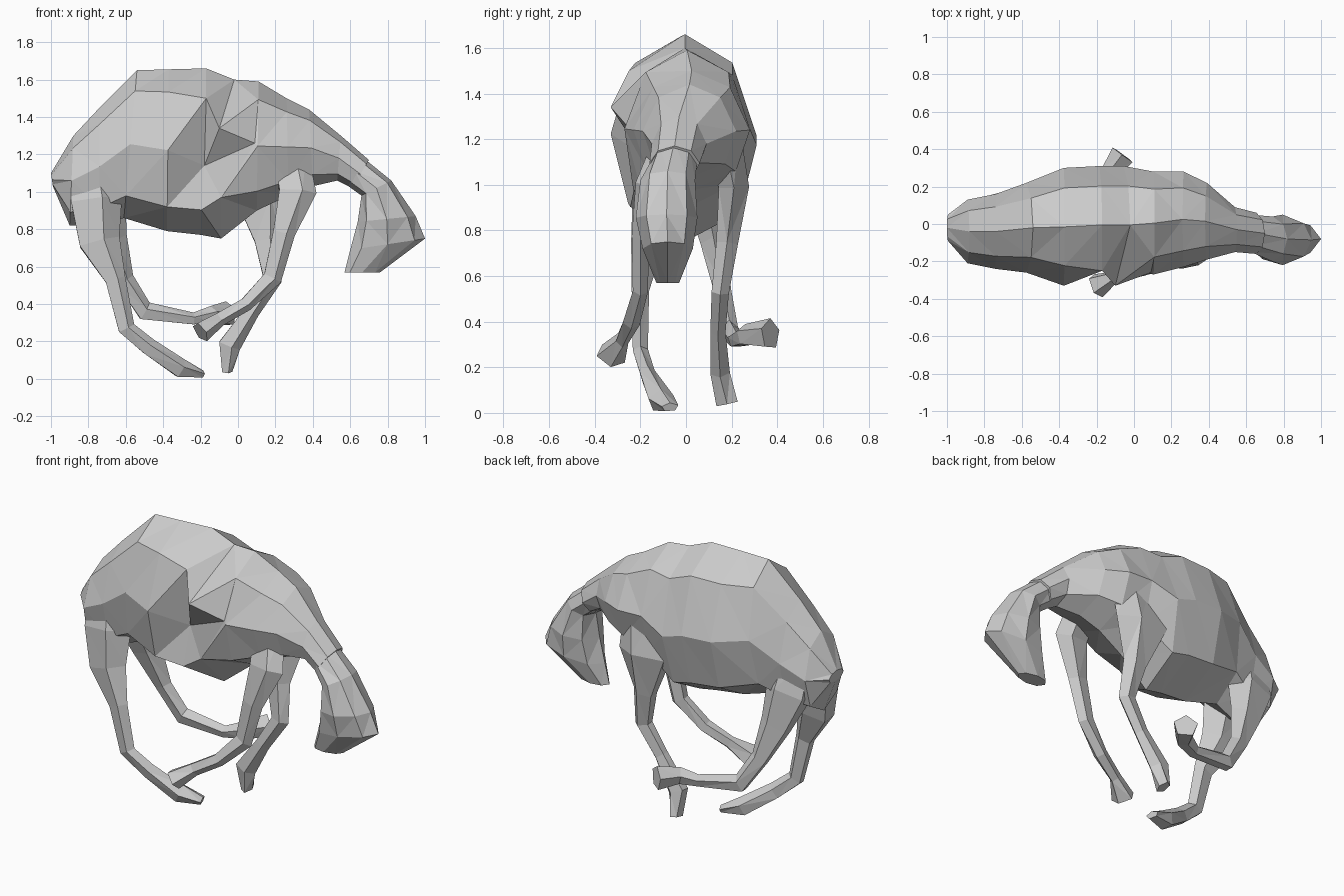
import bpy, bmesh, math
from mathutils import Vector


def skin(name, rings, tweaks=None):
    """Join rings of points into one closed, triangulated, flat-shaded object."""
    bm = bmesh.new()
    loops = [[bm.verts.new(p) for p in r] for r in rings]
    for (k, i), co in (tweaks or {}).items():
        loops[k][i].co = co
    n = len(loops[0])
    for a, b in zip(loops, loops[1:]):
        for i in range(n):
            j = (i + 1) % n
            bm.faces.new((a[i], a[j], b[j], b[i]))
    bm.faces.new(loops[0][::-1])
    bm.faces.new(loops[-1])
    bmesh.ops.triangulate(bm, faces=bm.faces[:])
    bmesh.ops.recalc_face_normals(bm, faces=bm.faces[:])
    me = bpy.data.meshes.new(name)
    bm.to_mesh(me)
    bm.free()
    ob = bpy.data.objects.new(name, me)
    bpy.context.collection.objects.link(ob)
    return ob


def section(xt, zt, xb, zb, y0, y1, up=0.66, low=0.76):
    """Slice from a top point to a bottom point, spanning y0..y1.
    up / low: relative width of the upper and lower shoulders."""
    top, bot = Vector((xt, 0, zt)), Vector((xb, 0, zb))
    c, u = (top + bot) / 2, (top - bot) / 2
    ym, w = (y0 + y1) / 2, (y1 - y0) / 2
    shape = [(1, 0), (0.72, up), (0, 1), (-0.7, low),
             (-1, 0), (-0.7, -low), (0, -1), (0.72, -up)]
    pts = []
    for a, b in shape:
        p = c + u * a
        p.y = ym + w * b
        pts.append(p)
    return pts


def limb(name, joints, n=5):
    """Tube through joints (x, y, z, fore-aft radius, sideways radius)."""
    pts = [Vector(j[:3]) for j in joints]
    rings = []
    for k, j in enumerate(joints):
        t = (pts[min(k + 1, len(pts) - 1)] - pts[max(k - 1, 0)]).normalized()
        s = Vector((0, 1, 0))
        s = (s - t * s.dot(t)).normalized()
        f = t.cross(s)
        rings.append([pts[k] + f * j[3] * math.cos(math.tau * i / n)
                      + s * j[4] * math.sin(math.tau * i / n) for i in range(n)])
    return skin(name, rings)


# torso and neck, from rump to the nape, with a hollow in the near flank
torso = [
    (-1.00, 1.10, -0.99, 1.03, -0.09, 0.05),
    (-0.88, 1.30, -0.90, 0.82, -0.21, 0.13),
    (-0.74, 1.45, -0.74, 0.82, -0.24, 0.16),
    (-0.54, 1.65, -0.61, 0.86, -0.26, 0.22),
    (-0.37, 1.655, -0.38, 0.79, -0.33, 0.30),
    (-0.17, 1.66, -0.20, 0.77, -0.32, 0.31),
    (-0.02, 1.60, -0.09, 0.75, -0.32, 0.31),
    (0.11, 1.59, 0.10, 0.90, -0.27, 0.28),
    (0.26, 1.50, 0.27, 0.98, -0.23, 0.28),
    (0.38, 1.44, 0.40, 1.03, -0.19, 0.22),
    (0.55, 1.30, 0.53, 1.06, -0.15, 0.09),
    (0.70, 1.17, 0.61, 1.02, -0.16, 0.06),
]
hollow = {(5, 6): (-0.18, -0.20, 1.14), (5, 7): (-0.17, -0.25, 1.50),
          (6, 7): (-0.10, -0.33, 1.34), (6, 6): (0.09, -0.26, 1.26),
          (6, 5): (-0.09, -0.23, 0.97)}
skin("torso", [section(*s) for s in torso], hollow)

# hanging head with a flat forehead
head = [
    (0.66, 1.19, 0.59, 1.03, -0.15, 0.05),
    (0.82, 1.06, 0.66, 0.98, -0.20, 0.04),
    (0.95, 0.87, 0.64, 0.84, -0.22, 0.05),
    (1.00, 0.75, 0.60, 0.69, -0.19, 0.03),
    (0.76, 0.57, 0.57, 0.57, -0.13, -0.03),
]
skin("head", [section(*s) for s in head])

# four limp legs, each in its own pose
limb("near_hind_leg", [
    (-0.80, -0.08, 1.20, 0.12, 0.08), (-0.77, -0.14, 0.95, 0.15, 0.10),
    (-0.75, -0.17, 0.73, 0.12, 0.075), (-0.66, -0.20, 0.53, 0.06, 0.04),
    (-0.60, -0.20, 0.27, 0.05, 0.035), (-0.48, -0.17, 0.17, 0.05, 0.035),
    (-0.31, -0.11, 0.055, 0.055, 0.06), (-0.19, -0.07, 0.025, 0.02, 0.04)])
limb("far_hind_leg", [
    (-0.78, 0.03, 1.20, 0.13, 0.06), (-0.75, 0.08, 0.95, 0.15, 0.09),
    (-0.69, 0.12, 0.74, 0.10, 0.06), (-0.61, 0.16, 0.53, 0.055, 0.04),
    (-0.50, 0.19, 0.36, 0.055, 0.04), (-0.24, 0.22, 0.32, 0.035, 0.04),
    (-0.14, 0.26, 0.34, 0.05, 0.05), (-0.06, 0.37, 0.345, 0.07, 0.07)])
limb("near_foreleg", [
    (0.27, -0.08, 1.22, 0.10, 0.05), (0.31, -0.17, 1.00, 0.11, 0.055),
    (0.24, -0.20, 0.78, 0.065, 0.04), (0.18, -0.20, 0.54, 0.055, 0.035),
    (0.04, -0.24, 0.40, 0.04, 0.04), (-0.10, -0.28, 0.32, 0.04, 0.03),
    (-0.20, -0.33, 0.25, 0.06, 0.07)])
limb("far_foreleg", [
    (0.16, 0.16, 1.25, 0.14, 0.08), (0.12, 0.21, 0.99, 0.18, 0.07),
    (0.15, 0.18, 0.74, 0.075, 0.05), (0.18, 0.15, 0.53, 0.055, 0.04),
    (0.07, 0.14, 0.36, 0.045, 0.035), (-0.05, 0.15, 0.18, 0.065, 0.045),
    (-0.06, 0.18, 0.04, 0.03, 0.05)])
